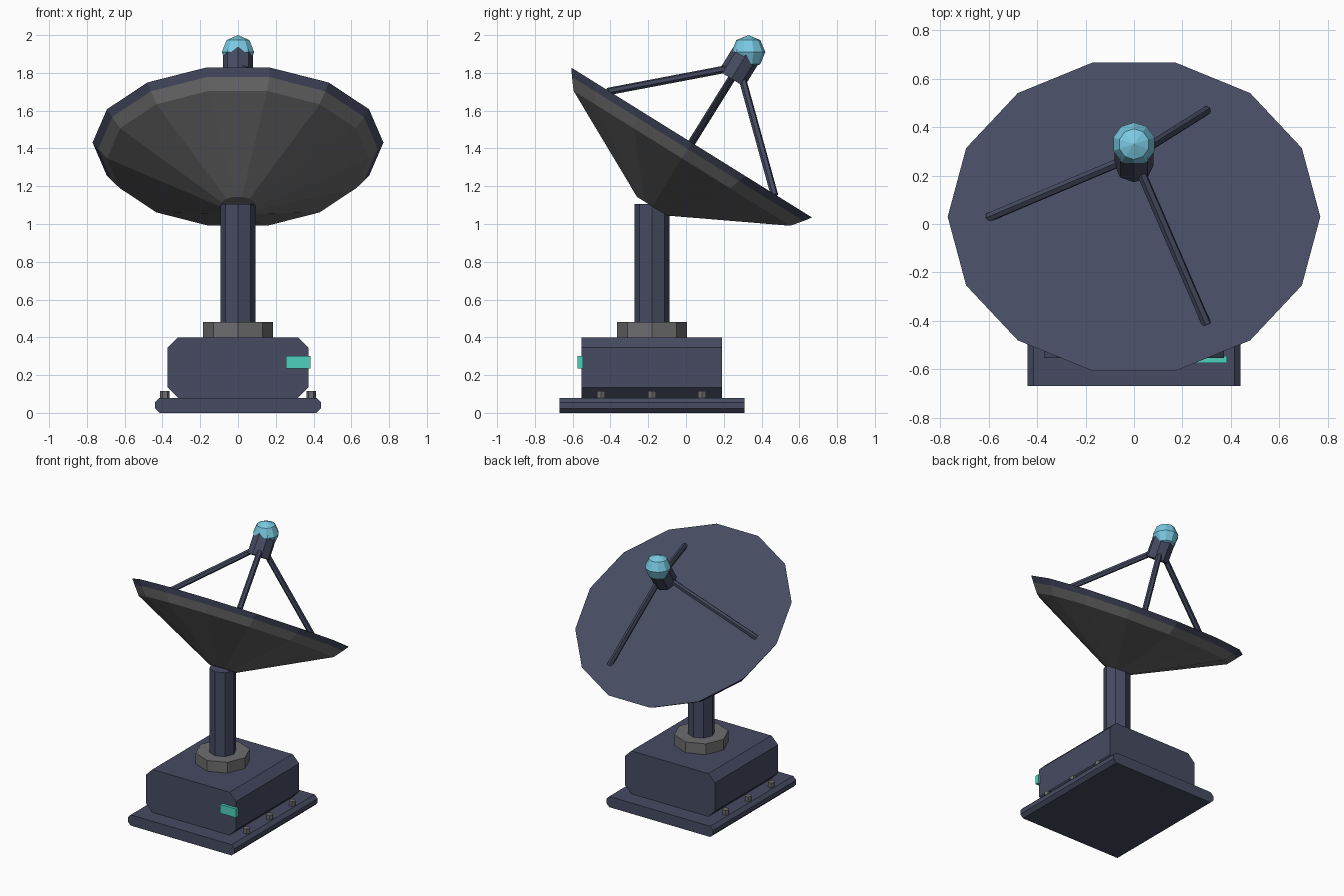
import bpy, bmesh, math
from mathutils import Matrix, Vector

if "Cube" in bpy.data.objects:
    bpy.data.objects.remove(bpy.data.objects["Cube"])


def material(name, rgb):
    m = bpy.data.materials.new(name)
    m.diffuse_color = (*rgb, 1)
    m.use_nodes = True
    m.node_tree.nodes["Principled BSDF"].inputs["Base Color"].default_value = m.diffuse_color
    return m


NAVY = material("dark slate blue", (0.061, 0.070, 0.120))
GREY = material("metal grey", (0.155, 0.155, 0.160))
BLUE = material("light blue", (0.195, 0.590, 0.770))
TEAL = material("teal", (0.076, 0.640, 0.510))


def finish(name, bm, mats, matrix=None):
    bmesh.ops.recalc_face_normals(bm, faces=bm.faces)
    me = bpy.data.meshes.new(name)
    bm.to_mesh(me)
    bm.free()
    for m in mats:
        me.materials.append(m)
    ob = bpy.data.objects.new(name, me)
    bpy.context.collection.objects.link(ob)
    if matrix:
        ob.matrix_world = matrix
    return ob


def lathe(name, profile, sides, mats, matrix=None, rule=None):
    """Closed stack of polygon rings (radius, height), flat capped."""
    bm = bmesh.new()
    rings = []
    for r, z in profile:
        rings.append([bm.verts.new((r * math.cos(2 * math.pi * i / sides),
                                    r * math.sin(2 * math.pi * i / sides), z))
                      for i in range(sides)])
    for k in range(len(rings) - 1):
        a, b = rings[k], rings[k + 1]
        for i in range(sides):
            j = (i + 1) % sides
            f = bm.faces.new((a[i], a[j], b[j], b[i]))
            f.material_index = rule[k] if rule else 0
    f = bm.faces.new(rings[0][::-1])
    f.material_index = rule[0] if rule else 0
    f = bm.faces.new(rings[-1])
    f.material_index = rule[-1] if rule else 0
    return finish(name, bm, mats, matrix)


def chamfered_block(name, hx, z0, z1, y0, y1, c, mat):
    """Octagonal front outline extruded along y."""
    pts = [(-hx + c, z0), (hx - c, z0), (hx, z0 + c), (hx, z1 - c),
           (hx - c, z1), (-hx + c, z1), (-hx, z1 - c), (-hx, z0 + c)]
    bm = bmesh.new()
    face = bm.faces.new([bm.verts.new((x, y0, z)) for x, z in pts])
    ext = bmesh.ops.extrude_face_region(bm, geom=[face])["geom"]
    bmesh.ops.translate(bm, vec=(0, y1 - y0, 0),
                        verts=[g for g in ext if isinstance(g, bmesh.types.BMVert)])
    # put the starting cap back if the extrusion consumed it
    bmesh.ops.holes_fill(bm, edges=[e for e in bm.edges if e.is_boundary], sides=0)
    return finish(name, bm, [mat])


# base plate and housing
chamfered_block("base_plate", 0.44, 0.0, 0.08, -0.67, 0.31, 0.024, NAVY)
chamfered_block("housing", 0.372, 0.08, 0.40, -0.553, 0.19, 0.054, NAVY)

# indicator light on the front right corner
bm = bmesh.new()
bmesh.ops.create_cube(bm, size=1, matrix=Matrix.Translation((0.32, -0.56, 0.268))
                      @ Matrix.Diagonal((0.13, 0.028, 0.066, 1)))
finish("indicator_light", bm, [TEAL])

# bolts along both sides of the plate
for side in (-1, 1):
    for y in (-0.45, -0.18, 0.085):
        lathe("bolt", [(0.025, 0.075), (0.025, 0.115)], 6, [GREY],
              Matrix.Translation((side * 0.387, y, 0)))

# collar and mast
MAST = Matrix.Translation((0, -0.18, 0))
lathe("collar", [(0.185, 0.40), (0.185, 0.48)], 8, [GREY], MAST)
lathe("mast", [(0.092, 0.47), (0.092, 1.105)], 8, [NAVY], MAST)

# tilted dish: grey cone shell, dark rim and flat dark face
TILT = Matrix.Translation((0, 0.03, 1.431)) @ Matrix.Rotation(math.radians(-31.9), 4, 'X')
lathe("dish", [(0.096, -0.397), (0.693, -0.098), (0.74, -0.04), (0.77, 0.0)],
      14, [GREY, NAVY], TILT, [0, 0, 1])

# feed horn on the dish axis
lathe("feed_horn", [(0.08, 0.398), (0.08, 0.55)], 8, [NAVY], TILT)

# three support struts from the dish face to the horn
for deg in (60, 180, 300):
    a = math.radians(deg)
    d = Vector((math.cos(a), math.sin(a), 0))
    foot = d * 0.6 + Vector((0, 0, -0.005))
    head = d * 0.055 + Vector((0, 0, 0.43))
    v = head - foot
    m = TILT @ Matrix.Translation(foot) @ v.to_track_quat('Z', 'Y').to_matrix().to_4x4()
    lathe("support_strut", [(0.02, 0), (0.02, v.length)], 6, [NAVY], m)

# light blue receiver ball
bm = bmesh.new()
bmesh.ops.create_uvsphere(bm, u_segments=10, v_segments=4, radius=0.09)
finish("receiver_ball", bm, [BLUE], Matrix.Translation((0, 0.33, 1.91)))
